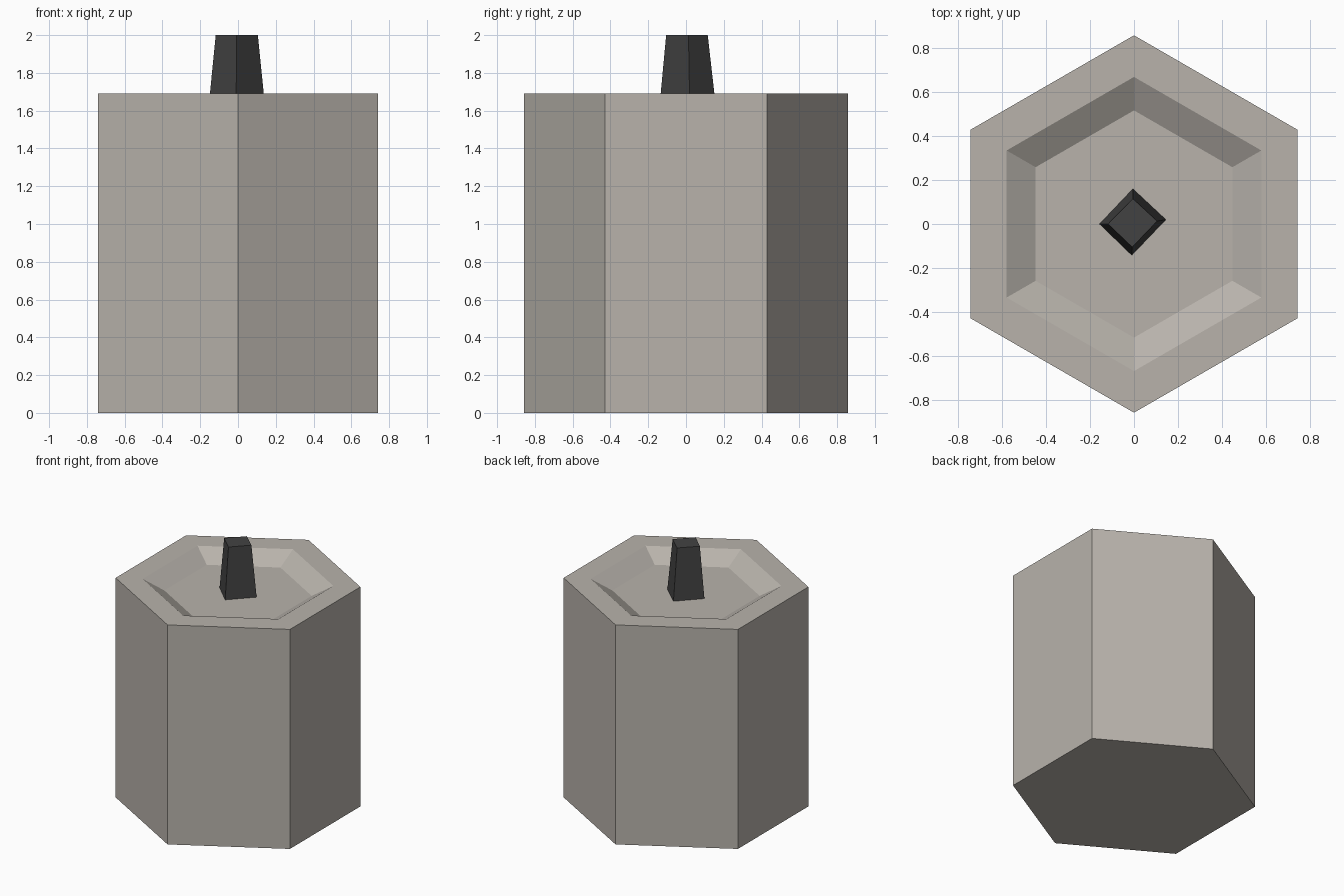
import bpy, bmesh, math

if "Cube" in bpy.data.objects:
    bpy.data.objects.remove(bpy.data.objects["Cube"])


def material(name, rgb):
    m = bpy.data.materials.new(name)
    m.diffuse_color = (*rgb, 1)
    m.use_nodes = True
    m.node_tree.nodes["Principled BSDF"].inputs["Base Color"].default_value = m.diffuse_color
    return m


def loft(name, rings, mat):
    """Closed solid skinned through rings of equal point count."""
    bm = bmesh.new()
    loops = [[bm.verts.new(p) for p in ring] for ring in rings]
    n = len(loops[0])
    for a, b in zip(loops, loops[1:]):
        for i in range(n):
            j = (i + 1) % n
            bm.faces.new((a[i], a[j], b[j], b[i]))
    bm.faces.new(loops[0][::-1])
    bm.faces.new(loops[-1])
    bmesh.ops.recalc_face_normals(bm, faces=bm.faces)
    me = bpy.data.meshes.new(name)
    bm.to_mesh(me)
    bm.free()
    me.materials.append(mat)
    ob = bpy.data.objects.new(name, me)
    bpy.context.collection.objects.link(ob)
    return ob


def hexagon(r, z):
    return [(r * math.cos(math.radians(30 + 60 * i)),
             r * math.sin(math.radians(30 + 60 * i)), z) for i in range(6)]


wax = material("warm grey wax", (0.48, 0.45, 0.41))
char = material("charred black", (0.055, 0.055, 0.055))

TOP, FLOOR = 1.69, 1.607

# Hexagonal candle body with sloped recess in the top
loft("candle_body", [hexagon(0.857, 0), hexagon(0.857, TOP),
                     hexagon(0.668, TOP), hexagon(0.516, FLOOR)], wax)

# Slightly irregular four-sided tapered wick
base = [(0.145, 0.02), (-0.005, 0.16), (-0.157, 0.0), (-0.01, -0.142)]
tip = [(0.105, 0.013), (-0.005, 0.115), (-0.118, 0.0), (-0.008, -0.105)]
loft("wick", [[(x, y, FLOOR - 0.002) for x, y in base],
              [(x, y, 2.0) for x, y in tip]], char)
